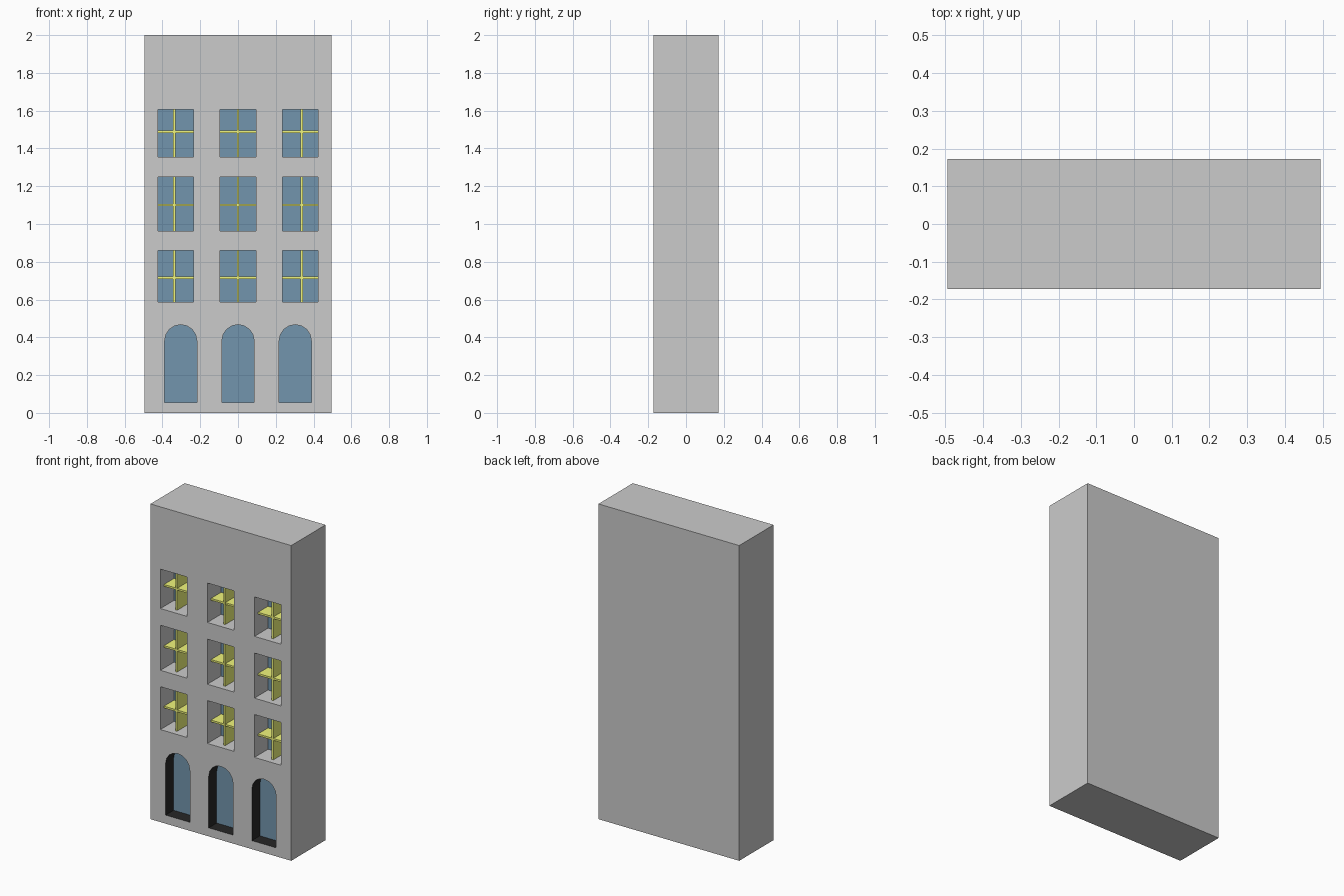
import bpy, bmesh, math

if "Cube" in bpy.data.objects:
    bpy.data.objects.remove(bpy.data.objects["Cube"])

W, D, H = 0.988, 0.344, 2.0          # building size
FRONT = -D / 2
WIN_DEPTH, ARCH_DEPTH = 0.138, 0.082
BAR_RECESS, BAR = 0.035, 0.012


def material(name, rgb):
    m = bpy.data.materials.new(name)
    m.diffuse_color = (*rgb, 1)
    m.use_nodes = True
    m.node_tree.nodes["Principled BSDF"].inputs["Base Color"].default_value = m.diffuse_color
    return m


glass = material("glass", (0.17, 0.30, 0.42))
yellow = material("yellow_paint", (0.88, 0.92, 0.2))
dark = material("dark_reveal", (0.02, 0.02, 0.02))
stone = material("stone", (0.8, 0.8, 0.8))


def prism(name, outline, y0, y1, mat=None):
    """Extrude an (x, z) outline from y0 back to y1."""
    bm = bmesh.new()
    face = bm.faces.new([bm.verts.new((x, y0, z)) for x, z in outline])
    ext = bmesh.ops.extrude_face_region(bm, geom=[face])
    moved = [v for v in ext["geom"] if isinstance(v, bmesh.types.BMVert)]
    bmesh.ops.translate(bm, verts=moved, vec=(0, y1 - y0, 0))
    bmesh.ops.recalc_face_normals(bm, faces=bm.faces)
    me = bpy.data.meshes.new(name)
    bm.to_mesh(me)
    bm.free()
    ob = bpy.data.objects.new(name, me)
    bpy.context.collection.objects.link(ob)
    if mat:
        me.materials.append(mat)
    return ob


def rect(x0, x1, z0, z1):
    return [(x0, z0), (x1, z0), (x1, z1), (x0, z1)]


def arch(cx, w, z0, top, n=8):
    r = w / 2
    curve = [(cx + r * math.cos(math.pi * i / n), top - r + r * math.sin(math.pi * i / n))
             for i in range(n + 1)]
    return [(cx - r, z0), (cx + r, z0)] + curve


building = prism("building", rect(-W / 2, W / 2, 0, H), FRONT, D / 2, stone)
building.data.materials.append(dark)
cutters = []


def recess(outline, depth):
    """Cutter for an opening plus the glass pane at its back."""
    cutters.append(prism("opening_cutter", outline, FRONT - 0.05, FRONT + depth))
    prism("glass_pane", outline, FRONT + depth - 0.002, FRONT + depth, glass)


# three rows of square windows with crossed glazing bars
for z0, z1, zbar in [(0.587, 0.859, 0.716), (0.963, 1.249, 1.10), (1.355, 1.605, 1.488)]:
    for cx, xbar in [(-0.33, -0.338), (0, 0), (0.33, 0.338)]:
        x0, x1 = cx - 0.094, cx + 0.094
        recess(rect(x0, x1, z0, z1), WIN_DEPTH)
        y0, y1 = FRONT + BAR_RECESS, FRONT + WIN_DEPTH
        prism("upright_bar", rect(xbar - BAR / 2, xbar + BAR / 2, z0, z1), y0, y1, yellow)
        prism("cross_bar", rect(x0, x1, zbar - BAR / 2, zbar + BAR / 2), y0 + 0.001, y1, yellow)

# arched ground floor openings
for cx in (-0.303, 0, 0.303):
    recess(arch(cx, 0.17, 0.054, 0.467), ARCH_DEPTH)

# carve the openings out of the solid block
bpy.context.view_layer.objects.active = building
for c in cutters:
    mod = building.modifiers.new("opening", "BOOLEAN")
    mod.object, mod.operation, mod.solver = c, "DIFFERENCE", "EXACT"
    bpy.ops.object.modifier_apply(modifier=mod.name)
    bpy.data.objects.remove(c)

# dark reveals inside the arches
for p in building.data.polygons:
    c = p.center
    inside = FRONT + 0.01 < c.y < 0 and abs(c.x) < 0.45 and 0.02 < c.z < 0.5
    p.material_index = 1 if inside else 0
